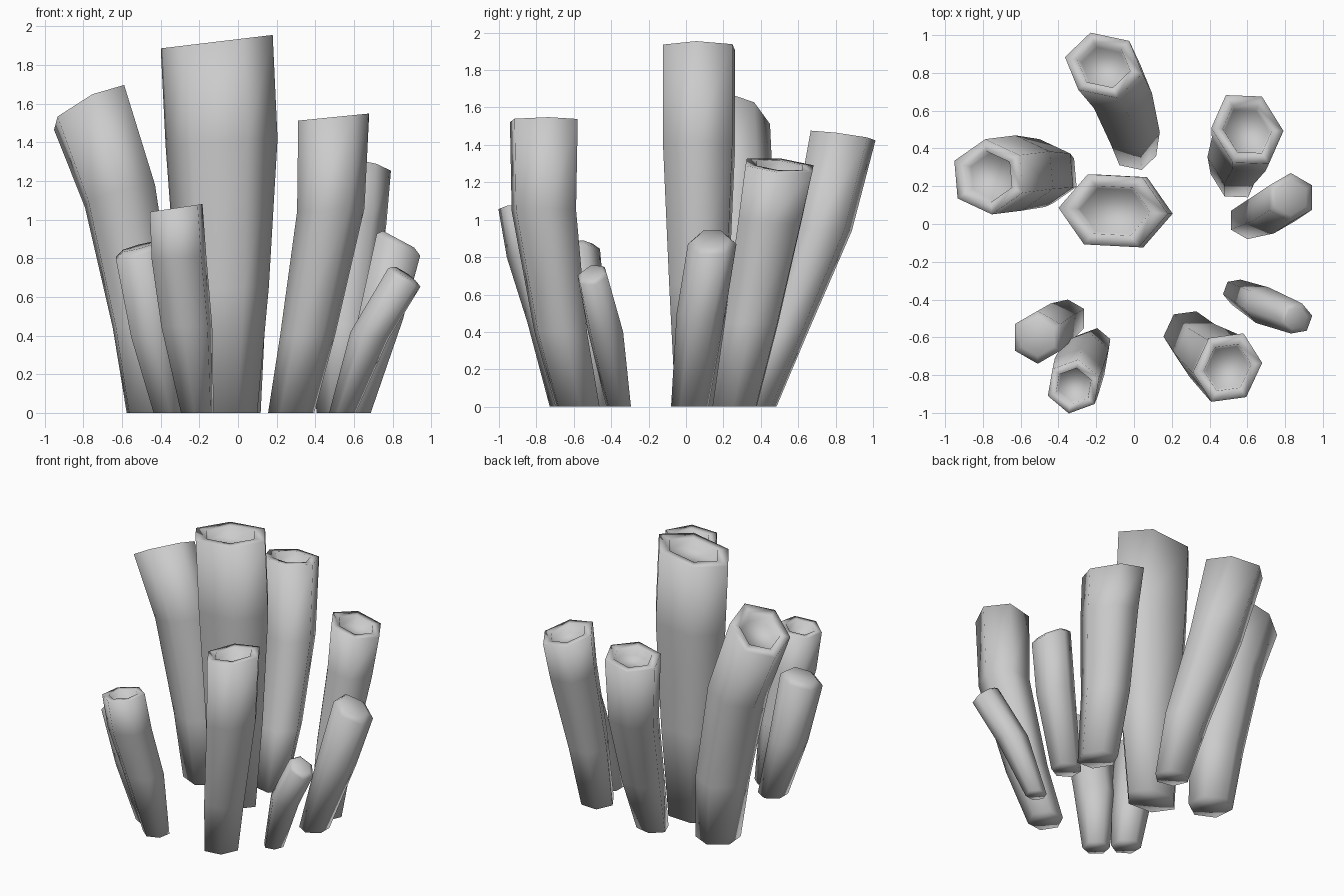
import bpy
import bmesh
from math import cos, sin, radians, pi
from mathutils import Vector

cube = bpy.data.objects.get("Cube")
if cube:
    bpy.data.objects.remove(cube, do_unlink=True)

# One plain grey for the whole cluster
grey = bpy.data.materials.new("plain grey")
grey.use_nodes = True
colour = (0.6, 0.6, 0.6, 1)
grey.diffuse_color = colour
grey.node_tree.nodes["Principled BSDF"].inputs["Base Color"].default_value = colour


def tube(name, angle, aspect, slope, stations, hollow):
    """Bent six-sided tube. Stations are (x, y, z, radius) from base to top;
    slope is the rise of the top along x and y."""
    bm = bmesh.new()
    turn = radians(angle)
    height = stations[-1][2]

    def ring(x, y, z, r):
        lean = (z / height) ** 2
        verts = []
        for i in range(6):
            a = i * pi / 3
            u, v = r * cos(a), r * aspect * sin(a)
            dx = u * cos(turn) - v * sin(turn)
            dy = u * sin(turn) + v * cos(turn)
            dz = (dx * slope[0] + dy * slope[1]) * lean
            verts.append(bm.verts.new((x + dx, y + dy, z + dz)))
        return verts

    rings = [ring(*s) for s in stations]
    # Mouth with a thick lip, or a low closed cap
    x, y, z, r = stations[-1]
    if hollow:
        rings.append(ring(x, y, z, r * 0.68))
        axis = (Vector(stations[-1][:3]) - Vector(stations[-2][:3])).normalized()
        floor = Vector((x, y, z)) - axis * 0.06
        rings.append(ring(*floor, r * 0.62))
    else:
        rings.append(ring(x, y, z + r * 0.22, r * 0.72))
    for low, high in zip(rings, rings[1:]):
        for i in range(6):
            j = (i + 1) % 6
            bm.faces.new((low[i], low[j], high[j], high[i]))
    bm.faces.new(reversed(rings[0]))
    bm.faces.new(rings[-1])
    for face in bm.faces:
        face.smooth = True
    mesh = bpy.data.meshes.new(name)
    bm.to_mesh(mesh)
    bm.free()
    mesh.materials.append(grey)
    obj = bpy.data.objects.new(name, mesh)
    bpy.context.collection.objects.link(obj)


# Large open tubes
tube("centre_tube", -3, 0.74, (0.12, 0),
     [(-.09, .07, 0, .19), (-.08, .07, .65, .24),
      (-.085, .07, 1.4, .29), (-.11, .07, 1.92, .29)], True)
tube("front_left_tube", 65, 0.9, (0.1, 0),
     [(.275, -.58, 0, .13), (.36, -.67, .4, .155),
      (.48, -.76, 1.05, .19), (.495, -.76, 1.53, .2)], True)
tube("back_left_tube", 122, 0.85, (-0.2, -0.12),
     [(.53, .26, 0, .14), (.54, .35, .45, .17),
      (.59, .45, 1, .2), (.6, .5, 1.29, .215)], True)
tube("back_tube", -12, 0.85, (0.05, -0.13),
     [(0, .385, 0, .12), (-.02, .52, .4, .16),
      (-.09, .73, .95, .19), (-.16, .84, 1.45, .21)], True)
tube("right_tube", 35, 1, (0.5, -0.3),
     [(-.44, .26, 0, .15), (-.485, .27, .45, .18),
      (-.61, .27, 1.12, .2), (-.77, .25, 1.58, .2)], True)
tube("front_right_tall_tube", 20, 1, (0.15, 0),
     [(-.21, -.64, 0, .09), (-.265, -.71, .45, .14),
      (-.305, -.81, .8, .15), (-.32, -.86, 1.06, .145)], True)

# Small closed tubes
tube("front_right_short_tube", 30, 1, (0.25, 0.1),
     [(-.35, -.5, 0, .1), (-.44, -.55, .4, .13),
      (-.51, -.6, .83, .14)], False)
tube("left_tube", 30, 1, (-0.5, 0),
     [(.6, .02, 0, .1), (.74, .08, .5, .13),
      (.83, .14, .87, .13)], False)
tube("left_small_tube", 10, 1, (-0.6, 0.2),
     [(.54, -.36, 0, .07), (.68, -.43, .4, .1),
      (.86, -.5, .7, .085)], False)
